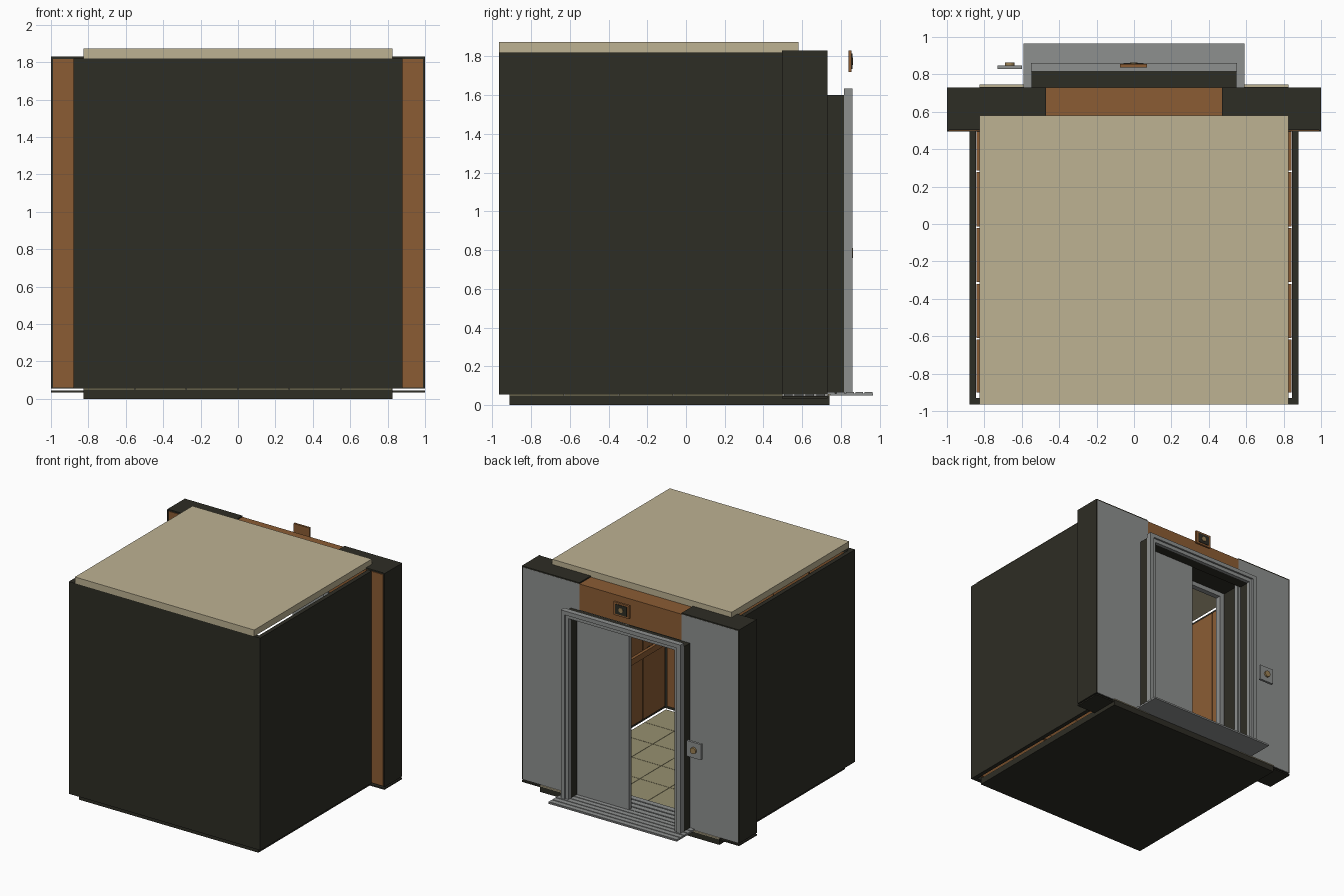
import bpy, bmesh, math
from mathutils import Matrix


def material(name, rgb):
    m = bpy.data.materials.new(name)
    m.diffuse_color = (*rgb, 1)
    return m


DARK = material("dark bronze", (0.027, 0.026, 0.018))
TAN = material("pale tan", (0.51, 0.445, 0.29))
FLOOR = material("olive stone", (0.31, 0.28, 0.16))
WOOD = material("brown wood", (0.26, 0.108, 0.034))
STEEL = material("grey steel", (0.27, 0.28, 0.275))
GOLD = material("gold button", (0.33, 0.22, 0.09))


def finish(name, bm, mat):
    me = bpy.data.meshes.new(name)
    bm.to_mesh(me)
    bm.free()
    me.materials.append(mat)
    ob = bpy.data.objects.new(name, me)
    bpy.context.collection.objects.link(ob)
    return ob


def boxes(name, mat, *ranges):
    """One object made of boxes, each (x0, x1, y0, y1, z0, z1)."""
    bm = bmesh.new()
    for x0, x1, y0, y1, z0, z1 in ranges:
        m = Matrix.Translation(((x0 + x1) / 2, (y0 + y1) / 2, (z0 + z1) / 2))
        m = m @ Matrix.Diagonal((x1 - x0, y1 - y0, z1 - z0, 1))
        bmesh.ops.create_cube(bm, size=1, matrix=m)
    return finish(name, bm, mat)


def both(*ranges):
    """Add the copy mirrored across x = 0."""
    return list(ranges) + [(-r[1], -r[0], *r[2:]) for r in ranges]


def disc(name, mat, x, y, z, radius, depth):
    bm = bmesh.new()
    m = Matrix.Translation((x, y, z)) @ Matrix.Rotation(math.pi / 2, 4, "X")
    bmesh.ops.create_cone(bm, cap_ends=True, segments=20, radius1=radius,
                          radius2=radius, depth=depth, matrix=m)
    return finish(name, bm, mat)


# Car shell
boxes("floor_base", DARK, (-0.825, 0.825, -0.91, 0.74, 0, 0.05))
boxes("roof", TAN, (-0.825, 0.825, -0.965, 0.58, 1.82, 1.873))
boxes("front_wall", DARK, (-0.88, 0.88, -0.965, -0.93, 0.055, 1.82))
boxes("side_walls", DARK, *both((0.845, 0.88, -0.93, 0.5, 0.055, 1.82)))

# Stone floor tiles with narrow joints
tiles = []
for i in range(6):
    for j in range(5):
        x, y = -0.825 + i * 0.275, -0.91 + j * 0.282
        tiles.append((x, x + 0.272, y, y + 0.279, 0.05, 0.056))
boxes("floor_tiles", FLOOR, *tiles)
boxes("floor_edge", TAN, *both((0.47, 0.825, 0.732, 0.745, 0.048, 0.056)))

# Wood wall panels, lower and upper rows with gaps
side, front = [], []
for z0, z1 in ((0.085, 0.65), (0.66, 1.79)):
    for i in range(5):
        y0 = -0.90 + i * 0.2985 - (0.0 if i == 0 else 0.008)
        y1 = min(-0.917 + (i + 1) * 0.2985, 0.495)
        side += both((0.825, 0.843, y0, y1, z0, z1))
        x = -0.815 + i * 0.327
        front.append((x, x + 0.318, -0.928, -0.91, z0, z1))
boxes("side_panels", WOOD, *side)
boxes("front_panels", WOOD, *front)

# Handrails and their brackets
boxes("handrail", WOOD, *both((0.775, 0.8, -0.86, 0.4, 0.63, 0.68)),
      (-0.775, 0.775, -0.885, -0.86, 0.63, 0.68))
boxes("handrail_brackets", DARK,
      *both(*[(0.8, 0.826, y, y + 0.03, 0.645, 0.665) for y in (-0.7, -0.2, 0.3)]))

# Hollow-looking columns beside the doorway
boxes("door_columns", DARK, *both((0.49, 1.0, 0.503, 0.725, 0.055, 1.828),
                                  (0.47, 1.0, 0.503, 0.73, 1.82, 1.83),
                                  (0.99, 1.0, 0.495, 0.73, 0.055, 1.83)))
boxes("column_wood_faces", WOOD, *both((0.47, 0.988, 0.497, 0.503, 0.06, 1.818)))
boxes("column_steel_faces", STEEL, *both((0.47, 0.99, 0.725, 0.731, 0.055, 1.82)))
boxes("column_foot_plates", DARK, *both((0.80, 1.0, 0.495, 0.73, 0.033, 0.044)))

# Header over the doorway
boxes("door_header", WOOD, (-0.47, 0.47, 0.50, 0.73, 1.605, 1.82))
boxes("header_soffit", DARK, (-0.49, 0.49, 0.503, 0.727, 1.597, 1.605))

# Dark lining and steel frames
boxes("door_lining", DARK, *both((0.49, 0.548, 0.73, 0.818, 0.06, 1.6)),
      (-0.548, 0.548, 0.73, 0.818, 1.57, 1.6))
boxes("outer_frame", STEEL, *both((0.515, 0.55, 0.815, 0.86, 0.06, 1.633),
                                  (0.488, 0.515, 0.815, 0.845, 0.06, 1.6)),
      (-0.55, 0.55, 0.815, 0.86, 1.6, 1.633),
      (-0.515, 0.515, 0.815, 0.845, 1.57, 1.6))
boxes("inner_frame", STEEL, *both((0.445, 0.49, 0.485, 0.53, 0.056, 1.6)),
      (-0.445, 0.445, 0.485, 0.53, 1.56, 1.6))

# Half-open sliding doors
boxes("closed_door", STEEL, (0.012, 0.49, 0.70, 0.735, 0.066, 1.6))
boxes("opened_door", STEEL, (-0.50, -0.465, 0.69, 0.722, 0.066, 1.6))

# Ridged sills
sill = [(-0.59, 0.59, 0.73, 0.965, 0.05, 0.06)]
sill += [(-0.59, 0.59, 0.73 + k * 0.048, 0.77 + k * 0.048, 0.06, 0.066) for k in range(5)]
boxes("landing_sill", STEEL, *sill)
boxes("car_sill", STEEL, *[(-0.47, 0.47, 0.505 + k * 0.056, 0.55 + k * 0.056, 0.05, 0.062)
                           for k in range(4)])

# Call button beside the door
boxes("call_plate", STEEL, (-0.73, -0.60, 0.828, 0.848, 0.72, 0.85))
disc("call_button", GOLD, -0.665, 0.855, 0.785, 0.026, 0.016)

# Position indicator above the door
boxes("indicator_plate", WOOD, (-0.075, 0.07, 0.838, 0.855, 1.72, 1.83))
boxes("indicator_face", DARK, (-0.055, 0.05, 0.854, 0.859, 1.735, 1.815))
disc("indicator_lamp", GOLD, -0.0025, 0.86, 1.775, 0.02, 0.006)
